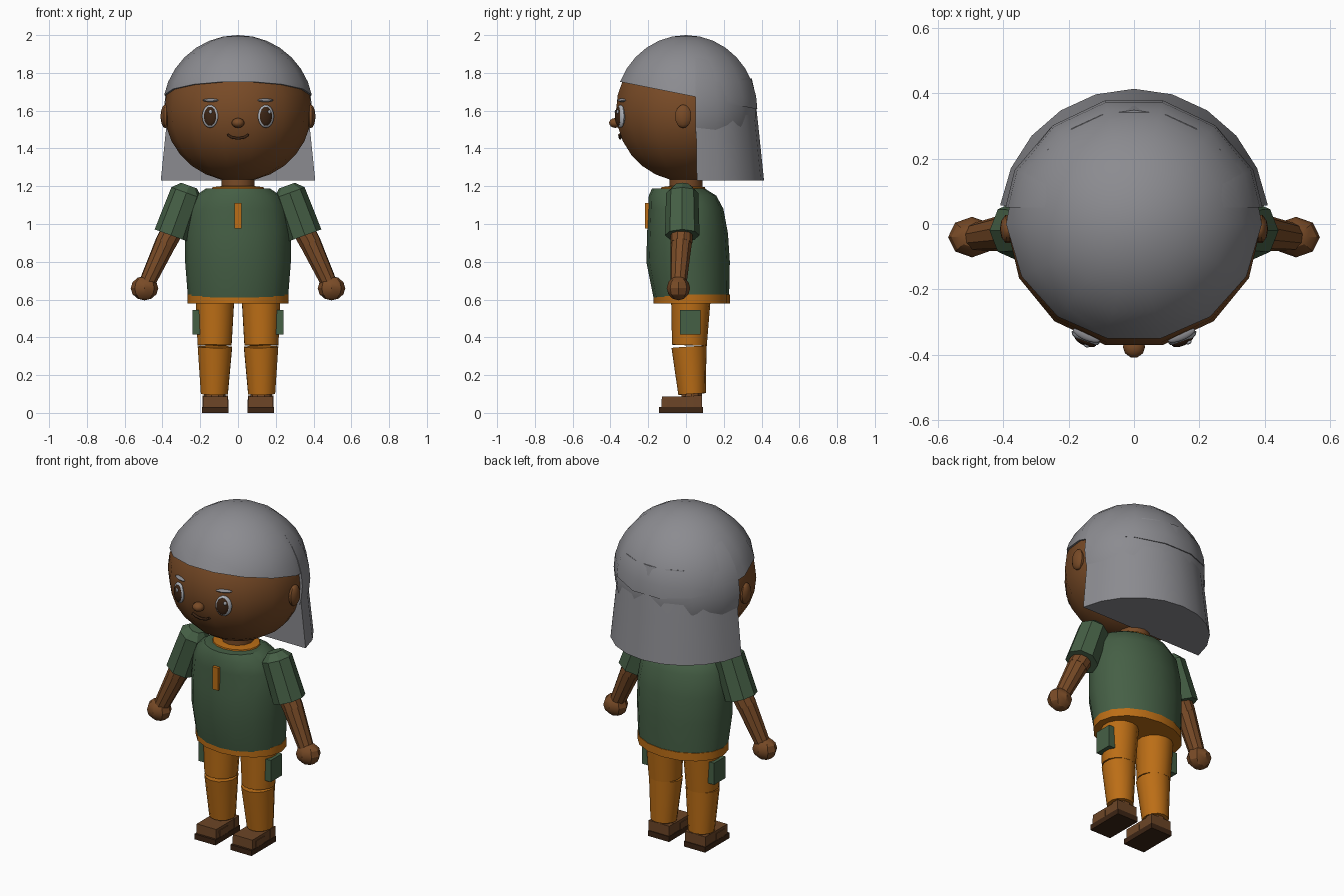
import bpy, bmesh
from math import sin, cos, pi, radians, sqrt
from mathutils import Vector, Matrix

if "Cube" in bpy.data.objects:
    bpy.data.objects.remove(bpy.data.objects["Cube"], do_unlink=True)


def material(name, rgb):
    m = bpy.data.materials.new(name)
    m.use_nodes = True
    m.diffuse_color = (*rgb, 1)
    m.node_tree.nodes["Principled BSDF"].inputs["Base Color"].default_value = (*rgb, 1)
    return m


SKIN = material("brown skin", (0.19, 0.07, 0.02))
HAIR = material("grey hair", (0.26, 0.26, 0.28))
GREEN = material("green cloth", (0.06, 0.115, 0.06))
ORANGE = material("orange cloth", (0.5, 0.155, 0.008))
SHOE = material("brown leather", (0.15, 0.06, 0.02))
DARK = material("dark brown", (0.045, 0.018, 0.007))
EYE = material("eye white", (0.42, 0.44, 0.48))


def finish(name, bm, mat, smooth=35):
    bmesh.ops.remove_doubles(bm, verts=bm.verts, dist=0.0005)
    bmesh.ops.recalc_face_normals(bm, faces=bm.faces)
    me = bpy.data.meshes.new(name)
    bm.to_mesh(me)
    bm.free()
    me.materials.append(mat)
    ob = bpy.data.objects.new(name, me)
    bpy.context.collection.objects.link(ob)
    if smooth:
        bpy.ops.object.select_all(action="DESELECT")
        bpy.context.view_layer.objects.active = ob
        ob.select_set(True)
        bpy.ops.object.shade_smooth_by_angle(angle=radians(smooth))
    return ob


def skin_rings(rings):
    """Closed mesh through a list of equal rings of points."""
    bm = bmesh.new()
    loops = [[bm.verts.new(p) for p in ring] for ring in rings]
    n = len(loops[0])
    for a, b in zip(loops, loops[1:]):
        for i in range(n):
            j = (i + 1) % n
            bm.faces.new((a[i], a[j], b[j], b[i]))
    bm.faces.new(loops[0])
    bm.faces.new(loops[-1])
    return bm


def ellipse(cx, cy, z, rx, ry, n):
    return [Vector((cx + rx * cos(2 * pi * i / n), cy + ry * sin(2 * pi * i / n), z))
            for i in range(n)]


def ellipsoid(radii, segs, rows, centre=(0, 0, 0), rot=None):
    rx, ry, rz = radii
    rings = []
    for k in range(rows + 1):
        a = pi * k / rows
        s = max(sin(a), 0.0001)
        rings.append(ellipse(0, 0, rz * cos(a), rx * s, ry * s, segs))
    bm = skin_rings(rings)
    m = Matrix.Translation(centre) @ (rot or Matrix())
    bmesh.ops.transform(bm, matrix=m, verts=bm.verts)
    return bm


def tube(start, end, stations, n):
    """Round limb; stations are (fraction along the axis, radius)."""
    a, b = Vector(start), Vector(end)
    m = (b - a).to_track_quat("Z", "Y").to_matrix()
    return skin_rings([[a.lerp(b, t) + m @ p for p in ellipse(0, 0, 0, r, r, n)]
                       for t, r in stations])


def box(name, lo, hi, mat, s=1, taper=1.0):
    lo, hi = Vector(lo), Vector(hi)
    c, d = (lo + hi) / 2, hi - lo
    bm = bmesh.new()
    bmesh.ops.create_cube(bm, size=1)
    for v in bm.verts:
        k = taper if v.co.z > 0 else 1
        v.co = Vector((s * (c.x + v.co.x * d.x * k), c.y + v.co.y * d.y * k, c.z + v.co.z * d.z))
    return finish(name, bm, mat, 0)


def cut(bm, point, normal):
    """Remove what lies behind the plane and close the opening."""
    geom = bm.verts[:] + bm.edges[:] + bm.faces[:]
    bmesh.ops.bisect_plane(bm, geom=geom, plane_co=point, plane_no=normal, clear_inner=True)
    bmesh.ops.holes_fill(bm, edges=[e for e in bm.edges if e.is_boundary], sides=0)


HEAD_Z = 1.6
# Head and neck
finish("head", ellipsoid((0.39, 0.38, 0.375), 14, 14, (0, 0, HEAD_Z)), SKIN)
finish("neck", skin_rings([ellipse(0, 0, z, 0.088, 0.088, 12) for z in (1.12, 1.28)]), SKIN)

# Hair: slanted cap, fuller rear and flared hanging part
bm = ellipsoid((0.4, 0.388, 0.4), 14, 16, (0, 0, HEAD_Z))
cut(bm, (0, -0.37, 1.757), (0, 0.2, 1))
finish("hair_cap", bm, HAIR)
bm = ellipsoid((0.405, 0.38, 0.395), 14, 16, (0, 0, HEAD_Z))
cut(bm, (0, 0.05, 0), (0, 1, 0))
cut(bm, (0, 0, 1.48), (0, 0, 1))
finish("hair_rear", bm, HAIR)
rings = []
for z, r in ((1.23, 0.413), (1.5, 0.385), (1.62, 0.372), (1.72, 0.36), (1.77, 0.348)):
    angles = [radians(-82 + 16.4 * i) for i in range(11)]
    rings.append([Vector((r * sin(a), r * cos(a), z)) for a in angles])
finish("hair_back", skin_rings(rings), HAIR)

# Face
finish("nose", ellipsoid((0.034, 0.034, 0.026), 10, 8, (0, -0.375, 1.535)), SKIN)
curve = bpy.data.curves.new("mouth", "CURVE")
curve.dimensions = "3D"
curve.bevel_depth = 0.0075
curve.bevel_resolution = 1
curve.use_fill_caps = True
path = [(-0.056, 1.473), (-0.035, 1.459), (0, 1.453), (0.035, 1.459), (0.056, 1.473)]
line = curve.splines.new("POLY")
line.points.add(len(path) - 1)
for p, (x, z) in zip(line.points, path):
    y = -0.372 * sqrt(1 - (x / 0.39) ** 2 - ((z - HEAD_Z) / 0.375) ** 2)
    p.co = (x, y - 0.006, z, 1)
curve.materials.append(DARK)
bpy.context.collection.objects.link(bpy.data.objects.new("mouth", curve))

for s, side in ((1, "left"), (-1, "right")):
    turn = Matrix.Rotation(s * radians(23), 4, "Z")

    def face_part(name, offset, radii, mat):
        c = Vector((s * 0.148, -0.347, 1.57)) + turn @ Vector(offset)
        finish(f"{side}_{name}", ellipsoid(radii, 16, 10, c, turn), mat)

    face_part("eye", (0, 0, 0), (0.046, 0.018, 0.061), EYE)
    face_part("pupil", (-0.004 * s, -0.01, 0), (0.035, 0.014, 0.05), DARK)
    face_part("eye_glint", (0.012, -0.021, 0.024), (0.009, 0.006, 0.011), EYE)
    face_part("brow", (0, 0.008, 0.085), (0.045, 0.016, 0.009), HAIR)
    finish(f"{side}_ear", ellipsoid((0.025, 0.045, 0.062), 10, 8, (s * 0.385, -0.015, 1.57)), SKIN)

# Shirt: half width, front y and back y at each height
shirt = [(0.61, 0.265, -0.172, 0.228), (0.8, 0.28, -0.21, 0.232), (0.95, 0.28, -0.206, 0.222),
         (1.08, 0.262, -0.2, 0.198), (1.15, 0.225, -0.197, 0.16), (1.188, 0.17, -0.18, 0.1)]
finish("shirt", skin_rings([ellipse(0, (f + b) / 2, z, w, (b - f) / 2, 16)
                            for z, w, f, b in shirt]), GREEN)
finish("shirt_hem", skin_rings([ellipse(0, 0.03, z, 0.268, 0.202, 16)
                                for z in (0.58, 0.627)]), ORANGE)
finish("collar", skin_rings([ellipse(0, -0.015, z, r, r * 0.85, 16)
                             for z, r in ((1.17, 0.145), (1.195, 0.135), (1.2, 0.09))]), ORANGE)
box("placket", (-0.019, -0.216, 0.975), (0.019, -0.18, 1.11), ORANGE)

# Arms and legs
for s, side in ((1, "left"), (-1, "right")):
    finish(f"{side}_sleeve", tube((s * 0.273, -0.02, 1.165), (s * 0.355, -0.02, 0.94),
                                  [(-0.17, 0.045), (0, 0.085), (1, 0.092)], 8), GREEN, 30)
    finish(f"{side}_upper_arm", tube((s * 0.34, -0.022, 0.98), (s * 0.385, -0.025, 0.895),
                                     [(0, 0.06), (1, 0.058)], 10), SKIN)
    finish(f"{side}_forearm", tube((s * 0.383, -0.025, 0.9), (s * 0.485, -0.04, 0.68),
                                   [(0, 0.057), (1, 0.043)], 10), SKIN)
    finish(f"{side}_hand", ellipsoid((0.073, 0.062, 0.064), 8, 6, (s * 0.495, -0.04, 0.66)), SKIN, 30)

    finish(f"{side}_thigh", tube((s * 0.122, 0.026, 0.61), (s * 0.124, 0.018, 0.358),
                                 [(0, 0.105), (1, 0.092)], 14), ORANGE)
    finish(f"{side}_shin", tube((s * 0.122, 0.016, 0.35), (s * 0.125, 0.032, 0.1),
                                [(0, 0.093), (1, 0.073)], 14), ORANGE)
    box(f"{side}_pocket", (0.195, -0.032, 0.415), (0.24, 0.076, 0.545), GREEN, s)
    finish(f"{side}_ankle", tube((s * 0.122, 0.03, 0.12), (s * 0.122, 0.03, 0.06),
                                 [(0, 0.057), (1, 0.057)], 10), SKIN)

    # Shoes
    box(f"{side}_shoe_sole", (0.05, -0.143, 0), (0.19, 0.09, 0.032), DARK, s)
    box(f"{side}_shoe_upper", (0.054, -0.13, 0.03), (0.186, 0.08, 0.088), SHOE, s, 0.98)
    box(f"{side}_shoe_strap", (0.051, -0.1, 0.03), (0.189, -0.02, 0.072), SHOE, s)
    box(f"{side}_shoe_heel", (0.052, 0.04, 0.03), (0.188, 0.085, 0.092), SHOE, s)
